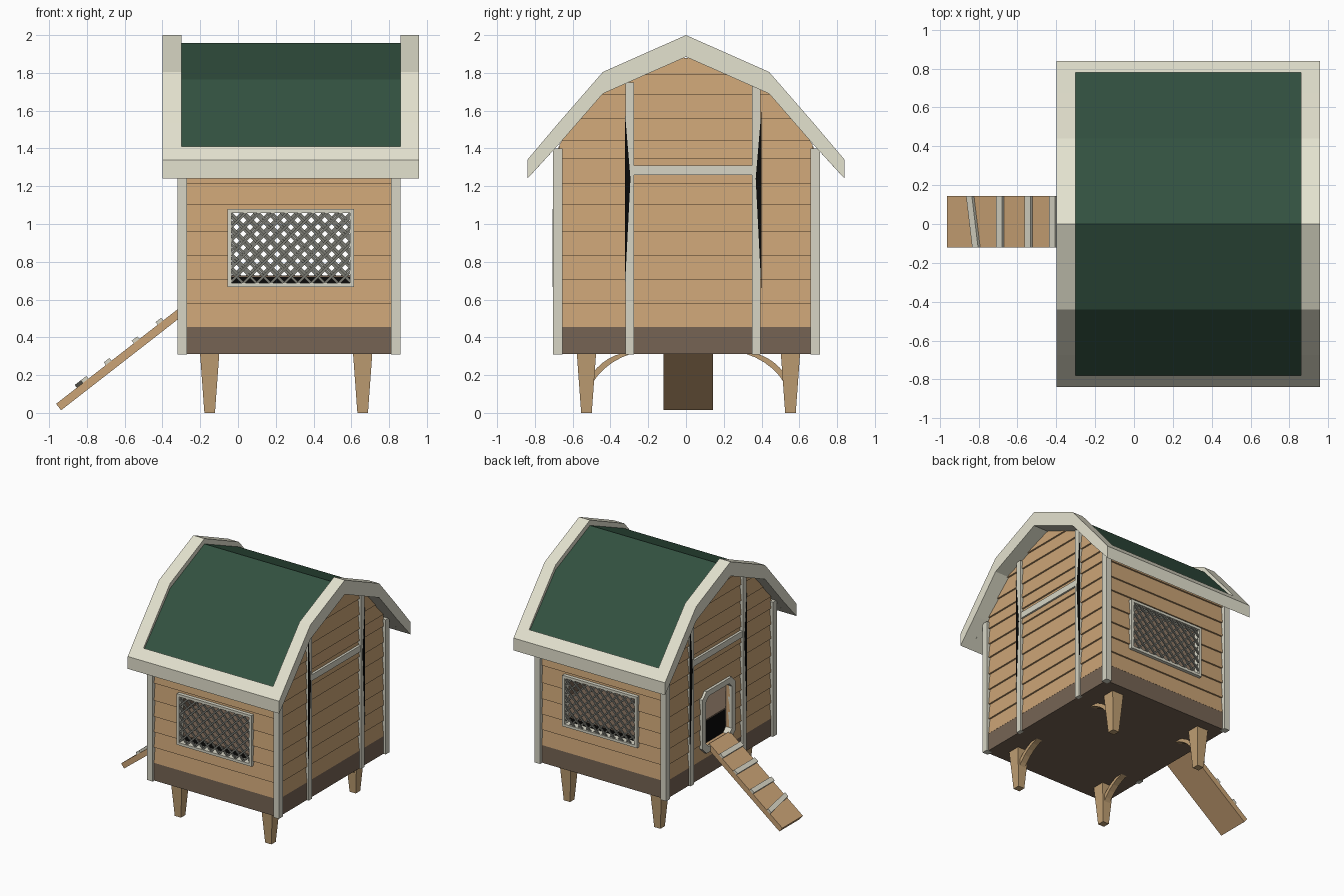
import bpy, bmesh, math

if "Cube" in bpy.data.objects:
    bpy.data.objects.remove(bpy.data.objects["Cube"])


def srgb(name, r, g, b):
    m = bpy.data.materials.new(name)
    lin = [((c / 255 + 0.055) / 1.055) ** 2.4 if c > 10 else c / 255 / 12.92 for c in (r, g, b)]
    m.diffuse_color = (*lin, 1)
    m.use_nodes = True
    m.node_tree.nodes["Principled BSDF"].inputs["Base Color"].default_value = m.diffuse_color
    return m


WOOD = srgb("plank wood", 203, 164, 118)
LEGW = srgb("leg wood", 192, 159, 115)
DARK = srgb("dark brown", 118, 100, 84)
CREAM = srgb("roof cream", 228, 226, 207)
TRIM = srgb("trim grey cream", 215, 213, 197)
GREEN = srgb("roof green", 50, 81, 64)
GREY = srgb("lattice grey", 125, 125, 117)
BLACK = srgb("black", 10, 10, 9)


def loft(bm, a, b):
    """Closed solid between two matching rings of points."""
    A = [bm.verts.new(p) for p in a]
    B = [bm.verts.new(p) for p in b]
    n = len(A)
    bm.faces.new(A)
    bm.faces.new(B[::-1])
    for i in range(n):
        j = (i + 1) % n
        bm.faces.new((A[j], A[i], B[i], B[j]))


def rect(x0, x1, y0, y1, z):
    return [(x0, y0, z), (x1, y0, z), (x1, y1, z), (x0, y1, z)]


def box(bm, x0, x1, y0, y1, z0, z1):
    loft(bm, rect(x0, x1, y0, y1, z0), rect(x0, x1, y0, y1, z1))


def finish(bm, name, mat):
    bmesh.ops.recalc_face_normals(bm, faces=bm.faces)
    me = bpy.data.meshes.new(name)
    bm.to_mesh(me)
    bm.free()
    me.materials.append(mat)
    ob = bpy.data.objects.new(name, me)
    bpy.context.collection.objects.link(ob)


CX, HX, HY = 0.27, 0.555, 0.67          # house centre and wall half sizes


def long_side(s):                        # wall facing -y / +y
    return lambda u, z, d: (u, s * (HY + d), z)


def gable_side(s):                       # wall facing -x / +x
    return lambda u, z, d: (CX + s * (HX + d), u, z)


def plate(bm, P, pts, d0, d1):
    loft(bm, [P(u, z, d0) for u, z in pts], [P(u, z, d1) for u, z in pts])


def slab(bm, P, u0, u1, z0, z1, d0, d1):
    plate(bm, P, [(u0, z0), (u1, z0), (u1, z1), (u0, z1)], d0, d1)


# Roof profile, half of the gambrel
OUT = [(0, 2.0), (0.44, 1.805), (0.675, 1.535), (0.84, 1.34)]
INN = [(0, 1.885), (0.44, 1.69), (0.675, 1.42), (0.84, 1.24)]


def gable_half(z):
    """Half width of the gable wall at height z."""
    for (y0, z0), (y1, z1) in zip(INN, INN[1:]):
        if z1 <= z <= z0:
            return min(HY, y0 + (y1 - y0) * (z0 - z) / (z0 - z1))
    return HY


# Clapboard walls with a thin brown lining inside
LINES = [0.455, 0.58, 0.705, 0.83, 0.96, 1.1, 1.215, 1.345, 1.44, 1.555, 1.685, 1.79, 1.88]


def clapboards(name, P, lo, hi, top, hole=None):
    bm, lining = bmesh.new(), bmesh.new()
    for a, b in zip(LINES, LINES[1:]):
        if a >= top:
            break
        b = min(b, top)
        cuts = [a, b] + [z for z in (1.42, 1.69) if a < z < b]
        if hole:
            cuts += [z for z in hole[2:] if a < z < b]
        cuts.sort()
        out = lambda z: 0.018 - 0.013 * (z - a) / (b - a)
        for z0, z1 in zip(cuts, cuts[1:]):
            e = [(lo(z0), hi(z0), lo(z1), hi(z1))]
            if hole and hole[2] < (z0 + z1) / 2 < hole[3]:
                e = [(lo(z0), hole[0], lo(z1), hole[0]), (hole[1], hi(z0), hole[1], hi(z1))]
            for l0, r0, l1, r1 in e:
                ring = [(l0, z0), (r0, z0), (r1, z1), (l1, z1)]
                loft(bm, [P(u, z, -0.014) for u, z in ring], [P(u, z, out(z)) for u, z in ring])
                plate(lining, P, ring, -0.02, -0.014)
    finish(bm, name, WOOD)
    finish(lining, name + "_lining", DARK)


WIN = (-0.055, 0.615, 0.667, 1.08)
for s, side in ((-1, "front"), (1, "back")):
    P = long_side(s)
    x0, x1, z0, z1 = WIN
    clapboards(side + "_wall", P, lambda z: CX - HX, lambda z: CX + HX, 1.41,
               (x0 + 0.01, x1 - 0.01, z0 + 0.01, z1 - 0.01))
    # Window frame
    bm, w = bmesh.new(), 0.021
    for a in ((x0, x1, z0, z0 + w), (x0, x1, z1 - w, z1),
              (x0, x0 + w, z0 + w, z1 - w), (x1 - w, x1, z0 + w, z1 - w)):
        slab(bm, P, *a, -0.02, 0.036)
    finish(bm, side + "_window_frame", TRIM)
    # Diagonal lattice, each bar clipped to the window
    bm = bmesh.new()
    W, H, h = x1 - x0 - 0.03, z1 - z0 - 0.03, 0.0095
    for k in range(1, 16):
        c = k * 0.072 + (0.02 if s > 0 else 0)
        ua, ub = max(0, c - H), min(W, c)
        if ub - ua < 0.02:
            continue
        for flip, d in ((0, 0.012), (1, 0.022)):
            pts = [(ua - h, c - ua), (ua + h, c - ua), (ub + h, c - ub), (ub - h, c - ub)]
            pts = [(x0 + 0.015 + (W - u if flip else u), z0 + 0.015 + v) for u, v in pts]
            plate(bm, P, pts, d, d + 0.01)
    finish(bm, side + "_window_lattice", GREY)

DOOR = (-0.175, 0.245, 0.5, 1.0)
for s, side in ((-1, "left"), (1, "right")):
    P = gable_side(s)
    y0, y1, z0, z1 = DOOR
    hole = (y0 + 0.045, y1 - 0.045, z0 + 0.045, z1 - 0.045) if s < 0 else None
    clapboards(side + "_gable_wall", P, lambda z: -gable_half(z), gable_half, 1.88, hole)
    # Upright and cross battens
    bm = bmesh.new()
    slab(bm, P, -0.32, -0.275, 0.31, 1.75, 0, 0.032)
    slab(bm, P, 0.35, 0.395, 0.31, 1.75, 0, 0.032)
    slab(bm, P, -0.275, 0.35, 1.26, 1.31, 0, 0.028)
    finish(bm, side + "_battens", TRIM)
    # Dark slivers on the outer edges of the battens
    bm = bmesh.new()
    plate(bm, P, [(-0.324, 1.6), (-0.324, 0.65), (-0.294, 1.24)], 0.027, 0.0348)
    plate(bm, P, [(0.399, 1.6), (0.399, 0.65), (0.369, 1.24)], 0.027, 0.0348)
    finish(bm, side + "_batten_slivers", BLACK)

# Doorway frame with clipped corners
bm = bmesh.new()
P = gable_side(-1)


def clipped(i, c):
    a, b, lo, hi = DOOR[0] + i, DOOR[1] - i, DOOR[2] + i, DOOR[3] - i
    return [(a + c, lo), (b - c, lo), (b, lo + c), (b, hi - c),
            (b - c, hi), (a + c, hi), (a, hi - c), (a, lo + c)]


o, n = clipped(0, 0.05), clipped(0.045, 0.035)
for i in range(8):
    j = (i + 1) % 8
    plate(bm, P, [o[i], o[j], n[j], n[i]], -0.02, 0.036)
finish(bm, "doorway_frame", TRIM)

# Corner posts
bm = bmesh.new()
for a in (-0.32, 0.81):
    for b in (-0.705, 0.66):
        box(bm, a, a + 0.05, b, b + 0.05, 0.31, 1.4)
finish(bm, "corner_posts", TRIM)

# Base, and the raised inside floor with black sides
bm = bmesh.new()
box(bm, CX - 0.572, CX + 0.572, -0.687, 0.687, 0.312, 0.455)
finish(bm, "base", DARK)
bm = bmesh.new()
box(bm, CX - 0.53, CX + 0.53, -0.645, 0.645, 0.455, 0.72)
finish(bm, "inside_floor_block", BLACK)
bm = bmesh.new()
box(bm, CX - 0.53, CX + 0.53, -0.645, 0.645, 0.72, 0.728)
finish(bm, "inside_floor", DARK)


# Roof: gable boards, eave boards and the recessed green covering
def roof_ring(top, bottom, x):
    t = [(x, -y, z) for y, z in top[:0:-1]] + [(x, y, z) for y, z in top]
    b = [(x, y, z) for y, z in bottom[::-1]] + [(x, -y, z) for y, z in bottom[1:]]
    return t + b


bm = bmesh.new()
for a, b in ((-0.40, -0.30), (0.86, 0.957)):
    loft(bm, roof_ring(OUT, INN, a), roof_ring(OUT, INN, b))
for s in (-1, 1):
    ring = [(0.78, 1.411), (0.84, 1.34), (0.84, 1.24), (0.78, 1.305)]
    loft(bm, [(-0.30, s * y, z) for y, z in ring], [(0.86, s * y, z) for y, z in ring])
mid = [(y, z + 0.02) for y, z in INN[:3]] + [(0.78, 1.325)]
low = INN[:3] + [(0.78, 1.305)]
loft(bm, roof_ring(mid, low, -0.30), roof_ring(mid, low, 0.86))
finish(bm, "roof_boards", CREAM)
bm = bmesh.new()
top = [(0, 1.957), (0.44, 1.765), (0.675, 1.505), (0.78, 1.39)]
loft(bm, roof_ring(top, mid, -0.30), roof_ring(top, mid, 0.86))
finish(bm, "roof_covering", GREEN)

# Tapered legs with gently curved braces
for s, fb, yl in ((-1, "front", 0.527), (1, "back", 0.553)):
    for x, lr in ((-0.15, "left"), (0.66, "right")):
        y = s * yl
        bm = bmesh.new()
        loft(bm, rect(x - 0.028, x + 0.028, y - 0.028, y + 0.028, 0),
             rect(x - 0.051, x + 0.051, y - 0.051, y + 0.051, 0.315))
        finish(bm, f"{fb}_{lr}_leg", LEGW)
        bm = bmesh.new()
        o = yl - 0.527

        def curve(a, c, b):
            return [((1 - t) ** 2 * a[0] + 2 * t * (1 - t) * c[0] + t * t * b[0] + o,
                     (1 - t) ** 2 * a[1] + 2 * t * (1 - t) * c[1] + t * t * b[1])
                    for t in (0, 0.2, 0.4, 0.6, 0.8, 1)]

        ring = curve((0.50, 0.205), (0.43, 0.295), (0.34, 0.315))
        ring += curve((0.50, 0.15), (0.43, 0.27), (0.285, 0.315))[::-1]
        loft(bm, [(x - 0.025, s * a, z) for a, z in ring], [(x + 0.025, s * a, z) for a, z in ring])
        finish(bm, f"{fb}_{lr}_brace", LEGW)

# Ramp and its cleats, placed along the slope
ang = math.atan(0.778)
ca, sa = math.cos(ang), math.sin(ang)


def on_ramp(t, y, h):                    # t along the top face, h above it
    return (-0.963 + t * ca - h * sa, y, 0.048 + t * sa + h * ca)


def ramp_box(bm, t0, t1, h0, h1, skew=0):
    y0, y1 = -0.12, 0.143
    corners = [(t0 + skew, y0), (t1 + skew, y0), (t1 - skew, y1), (t0 - skew, y1)]
    loft(bm, [on_ramp(t, y, h0) for t, y in corners], [on_ramp(t, y, h1) for t, y in corners])


bm = bmesh.new()
ramp_box(bm, 0, 0.83, -0.043, 0)
finish(bm, "ramp", WOOD)
bm = bmesh.new()
for t, skew in ((0.178, 0.02), (0.353, 0), (0.54, 0), (0.70, 0)):
    ramp_box(bm, t - 0.019, t + 0.019, 0, 0.018, skew)
finish(bm, "ramp_cleats", TRIM)
